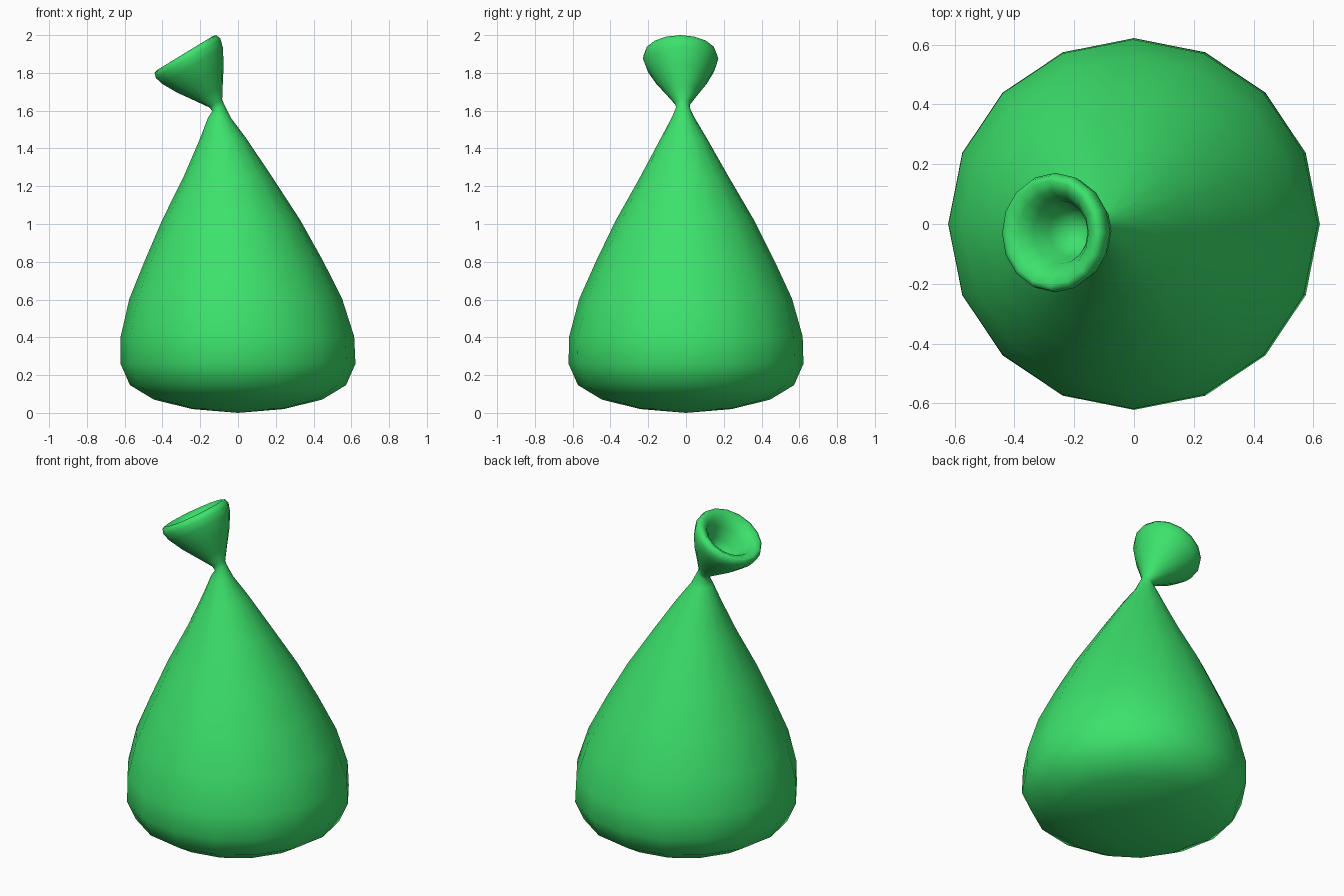
import bpy
import bmesh
from math import sin, cos, pi, radians
from mathutils import Vector

cube = bpy.data.objects.get("Cube")
if cube:
    bpy.data.objects.remove(cube, do_unlink=True)

SIDES = 16
TILT = radians(31.4)

green = bpy.data.materials.new("balloon green")
green.use_nodes = True
green.diffuse_color = (0.045, 0.76, 0.15, 1)
green.node_tree.nodes["Principled BSDF"].inputs["Base Color"].default_value = green.diffuse_color


def add_ring(bm, centre, radius, tilt):
    """Ring of vertices leaning towards -x by the tilt angle."""
    across = Vector((cos(tilt), 0, sin(tilt)))
    side = Vector((0, 1, 0))
    return [bm.verts.new(centre + radius * (across * cos(a) + side * sin(a)))
            for a in (2 * pi * i / SIDES for i in range(SIDES))]


def bridge(bm, low, high):
    for i in range(SIDES):
        j = (i + 1) % SIDES
        bm.faces.new((low[i], low[j], high[j], high[i]))


def cap(bm, ring, point):
    tip = bm.verts.new(point)
    for i in range(SIDES):
        bm.faces.new((ring[i], ring[(i + 1) % SIDES], tip))


# Body: (height, radius, lean towards -x), narrowing to the pinched neck
body = [(0.02, 0.24, 0), (0.07, 0.445, 0), (0.147, 0.572, 0), (0.26, 0.622, 0),
        (0.405, 0.618, 0.003), (0.605, 0.563, 0.012), (0.805, 0.472, 0.022),
        (1.02, 0.366, 0.036), (1.25, 0.234, 0.054), (1.45, 0.124, 0.078),
        (1.56, 0.062, 0.098)]

# Knot: (distance along tilted axis, radius), outer flare, lip, then inner hollow
knot = [(-0.01, 0.036), (0.015, 0.04), (0.08, 0.083), (0.17, 0.144), (0.25, 0.187),
        (0.295, 0.2), (0.322, 0.192), (0.328, 0.174), (0.308, 0.138),
        (0.26, 0.106), (0.19, 0.088), (0.13, 0.06)]
neck = Vector((-0.11, -0.017, 1.625))
axis = Vector((-sin(TILT), -0.04, cos(TILT)))

bm = bmesh.new()
rings = [add_ring(bm, Vector((-lean, -0.15 * lean, z)), r, 0) for z, r, lean in body]
rings += [add_ring(bm, neck + axis * t, r, TILT) for t, r in knot]
for low, high in zip(rings, rings[1:]):
    bridge(bm, low, high)
cap(bm, rings[0], Vector((0, 0, 0)))
cap(bm, rings[-1], neck + axis * 0.11)
bmesh.ops.recalc_face_normals(bm, faces=bm.faces)
for face in bm.faces:
    face.smooth = True

mesh = bpy.data.meshes.new("balloon")
bm.to_mesh(mesh)
bm.free()
mesh.materials.append(green)
balloon = bpy.data.objects.new("balloon", mesh)
bpy.context.collection.objects.link(balloon)
